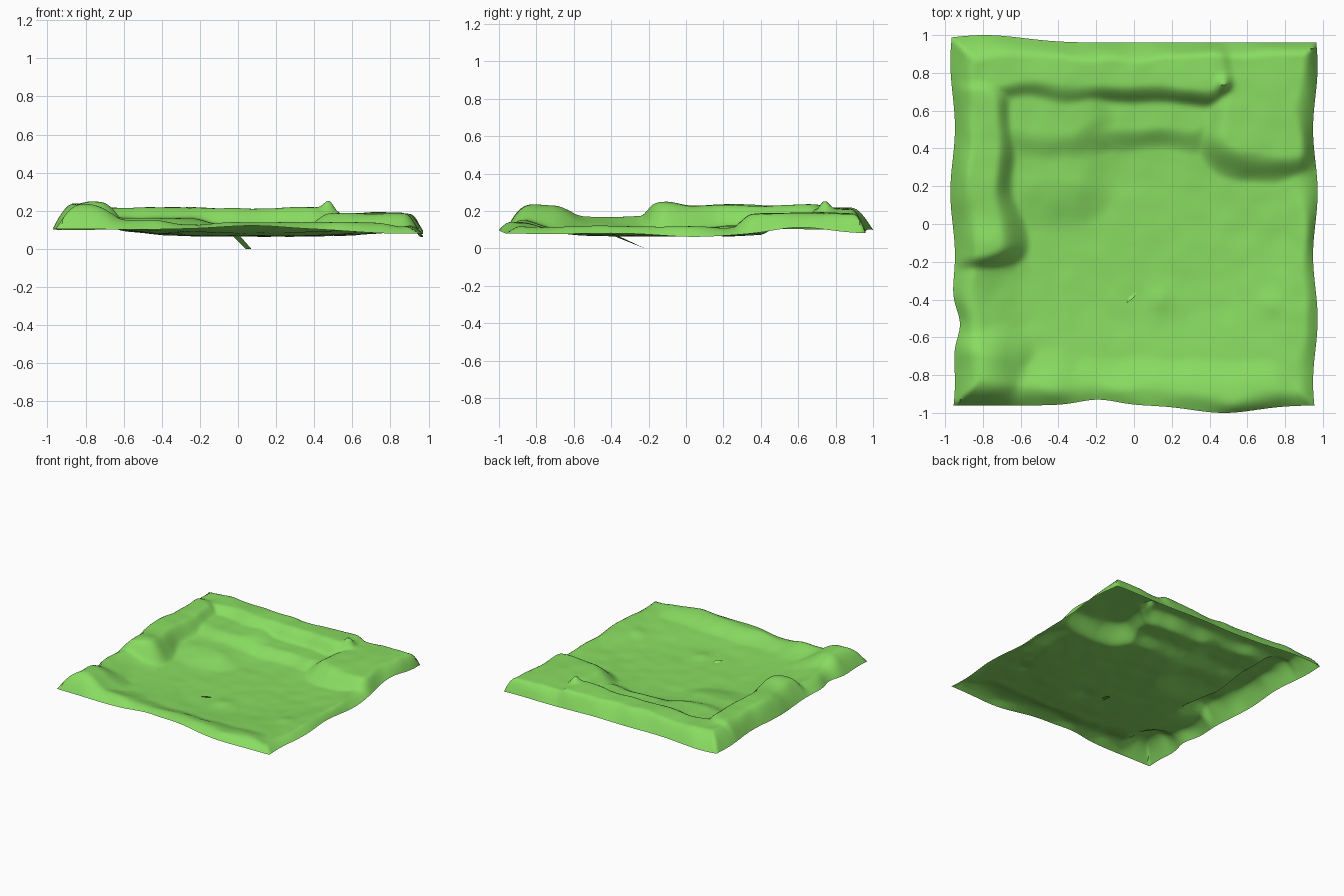
import bpy, math
from mathutils import Vector, noise

if "Cube" in bpy.data.objects:
    bpy.data.objects.remove(bpy.data.objects["Cube"])

N = 120                                   # grid cells per side
GREEN = bpy.data.materials.new("grass_green")
GREEN.diffuse_color = (0.25, 0.72, 0.12, 1)
GREEN.use_nodes = True
GREEN.node_tree.nodes["Principled BSDF"].inputs["Base Color"].default_value = GREEN.diffuse_color

# Raised banks as rounded boxes: x from, x to, y from, y to, height, softness
BANKS = {
    "back": (-1.2, 0.52, 0.66, 1.2, 0.213, 0.08),
    "back_right": (0.41, 1.2, 0.31, 1.2, 0.187, 0.08),
    "left": (-1.2, -0.65, -0.25, 0.8, 0.23, 0.08),
    "left_low": (-1.2, -0.72, -0.7, 0.0, 0.178, 0.16),
    "front_left": (-1.2, -0.66, -1.2, -0.56, 0.228, 0.16),
    "front_mid": (-1.0, -0.3, -1.2, -0.79, 0.165, 0.14),
    "front": (-0.7, 0.85, -1.2, -0.8, 0.142, 0.1),
    "upper_shelf": (-0.8, -0.14, 0.4, 0.8, 0.162, 0.12),
    "lower_shelf": (-0.8, 0.46, 0.42, 0.8, 0.128, 0.07),
    "left_shelf": (-0.8, -0.24, 0.1, 0.7, 0.126, 0.16),
    "right": (0.86, 1.2, -1.2, 0.5, 0.125, 0.12),
}
# Small knolls: x, y, radius, height
KNOLLS = [(0.13, -0.4, 0.09, 0.014), (0.72, -0.42, 0.09, 0.012),
          (0.48, 0.74, 0.05, 0.05), (-0.75, -0.1, 0.13, 0.02)]


def smooth(a, b, t):
    t = min(1, max(0, (t - a) / (b - a)))
    return t * t * (3 - 2 * t)


def bump(t, centre, width):
    return math.exp(-((t - centre) / width) ** 2)


def wobble(x, y, scale, seed):
    return noise.noise(Vector((x * scale, y * scale, seed + 0.37)))


def depth_in_bank(bank, x, y, r=0.16):
    """Distance inside a rounded box, negative outside."""
    x0, x1, y0, y1 = bank[:4]
    dx = abs(x - (x0 + x1) / 2) - (x1 - x0) / 2 + r
    dy = abs(y - (y0 + y1) / 2) - (y1 - y0) / 2 + r
    return r - math.hypot(max(dx, 0), max(dy, 0)) - min(max(dx, dy), 0)


def height(x, y, border):
    # sunken bowl, then the highest bank at this spot, blended softly
    floor = 0.066 + 0.04 * smooth(0.3, 1.0, math.hypot(x - 0.1, y + 0.1))
    wx = x + 0.05 * wobble(x, y, 3.5, 1)
    wy = y + 0.05 * wobble(x, y, 3.5, 7)
    z = floor
    for bank in BANKS.values():
        h, soft = bank[4:]
        rise = floor + (h - floor) * smooth(-soft, soft, depth_in_bank(bank, wx, wy))
        blend = max(0, 0.02 - abs(z - rise)) * min(1, (rise - floor) / 0.02)
        z = max(z, rise) + blend * blend / 0.08
    for kx, ky, r, h in KNOLLS:
        z += h * math.exp(-2 * ((x - kx) ** 2 + (y - ky) ** 2) / (r * r))
    z += 0.07 * (z - 0.04) * wobble(x, y, 4, 3) + 0.004 * wobble(x, y, 9, 5)
    # outer slope down to the wavy hem
    hem = 0.092 - 0.012 * x + 0.006 * wobble(x, y, 3, 9)
    hem += 0.03 * bump(x, 0.1, 0.4) * smooth(-0.6, -0.9, y)
    hem += (0.035 * bump(y, 0.6, 0.2) - 0.015 * bump(y, 0.05, 0.3)) * smooth(0.6, 0.9, x)
    width = 0.1 - 0.02 * x + 0.05 * wobble(x, y, 5, 12)
    return hem + (z - hem) * math.sin(min(1, border / width) * math.pi / 2)


def add_mesh(name, verts, faces):
    mesh = bpy.data.meshes.new(name)
    mesh.from_pydata(verts, [], faces)
    mesh.materials.append(GREEN)
    obj = bpy.data.objects.new(name, mesh)
    bpy.context.collection.objects.link(obj)
    bpy.context.view_layer.objects.active = obj
    obj.select_set(True)
    bpy.ops.object.shade_smooth_by_angle(angle=math.radians(40))
    obj.select_set(False)


# Terrain sheet with gently wavy edges
verts = []
for j in range(N + 1):
    for i in range(N + 1):
        s, t = 2 * i / N - 1, 2 * j / N - 1
        x = 0.96 * s + 0.012 * s * math.sin(9 * t)
        y = 0.96 * t
        if s < 0:                         # notch in the left edge
            x += 0.05 * s * s * bump(t, -0.55, 0.12)
        if t > 0:                         # back edge reaches out at the left
            y += 0.04 * t * t * bump(s, -0.82, 0.3)
        else:                             # front edge bulges at the right
            y -= t * t * (0.04 * bump(s, 0.5, 0.25) - 0.03 * bump(s, -0.2, 0.15))
        border = 0.96 * (1 - max(abs(s), abs(t)))
        verts.append((x, y, height(x, y, border)))
W = N + 1
faces = [(k, k + 1, k + W + 1, k + W)
         for k in (j * W + i for j in range(N) for i in range(N))]
add_mesh("terrain", verts, faces)

# Thin root hanging below the floor
root = [(-0.04, -0.42, 0.08), (0, -0.39, 0.08), (0.07, -0.22, 0), (0.04, -0.22, 0)]
add_mesh("hanging_root", root, [(0, 1, 2, 3)])
